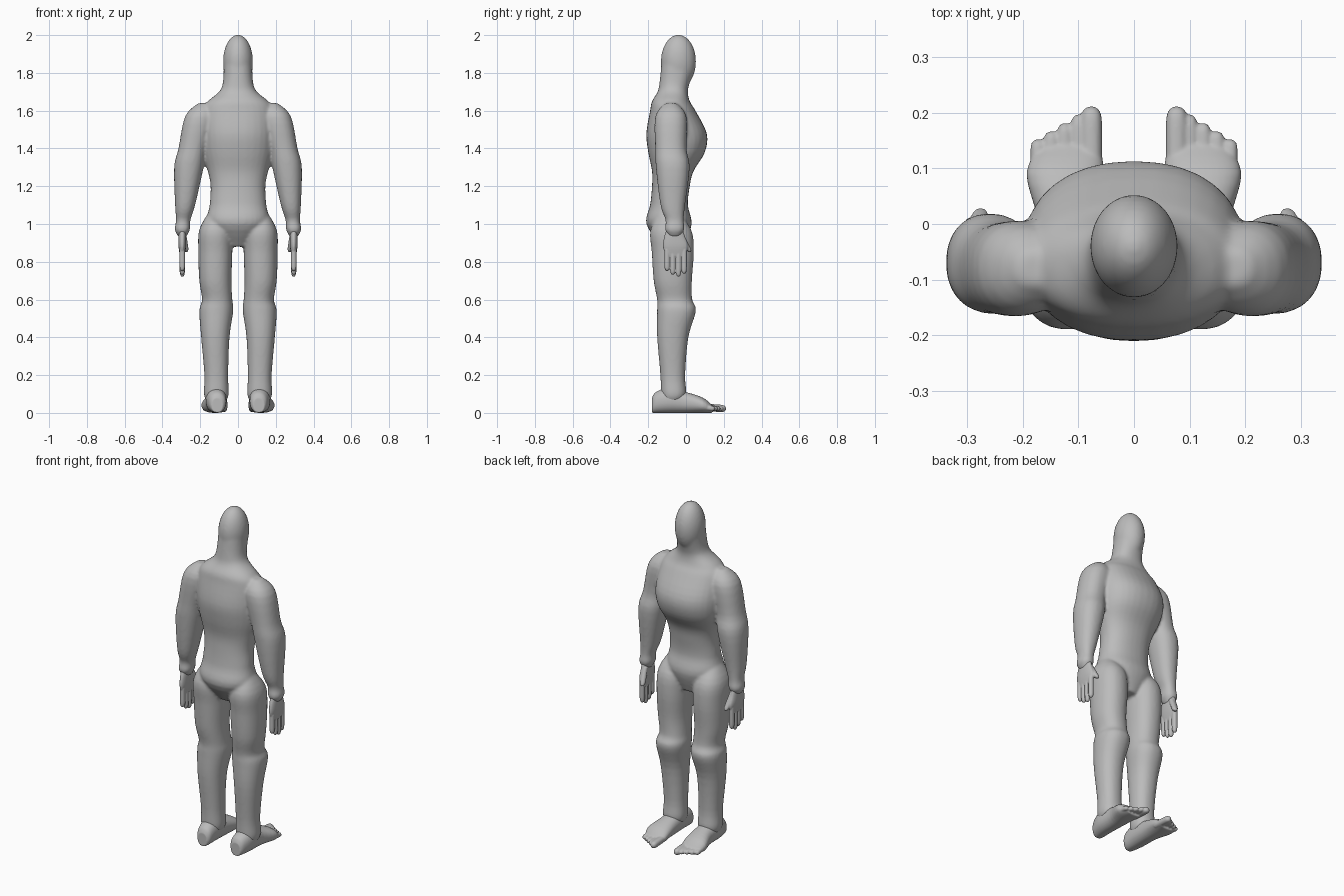
import bpy
import bmesh
from math import cos, sin, pi, copysign
from mathutils import Matrix, Vector

cube = bpy.data.objects.get("Cube")
if cube:
    bpy.data.objects.remove(cube, do_unlink=True)

grey = (0.5, 0.5, 0.5, 1)
skin = bpy.data.materials.new("plain_grey")
skin.use_nodes = True
skin.diffuse_color = grey
skin.node_tree.nodes["Principled BSDF"].inputs["Base Color"].default_value = grey


def rounded(angle_value):
    """Slightly squared circle coordinate."""
    return copysign(abs(angle_value) ** 0.9, angle_value)


def smooth_rows(rows, steps=4):
    """Fill in rows along a smooth curve through the given ones."""
    rows = [Vector(row) for row in rows]
    padded = [rows[0]] + rows + [rows[-1]]
    filled = []
    for before, start, end, after in zip(padded, padded[1:], padded[2:], padded[3:]):
        leave, arrive = (end - before) / 2, (after - start) / 2
        for step in range(steps):
            t = step / steps
            bend = leave * (1 - t) - arrive * t
            ease = t * t * (3 - 2 * t)
            filled.append(start.lerp(end, ease) + bend * t * (1 - t))
    return filled + [rows[-1]]


def loft(bm, rows, along_y=False, side=1, segments=32):
    """Skin rounded sections; a row is (position, x, other, x radius, other radius)."""
    loops = []
    for position, x, other, x_radius, other_radius in rows:
        loop = []
        for i in range(segments):
            angle = 2 * pi * i / segments
            px = side * (x + x_radius * rounded(cos(angle)))
            po = other + other_radius * rounded(sin(angle))
            loop.append(bm.verts.new((px, position, po) if along_y else (px, po, position)))
        loops.append(loop)
    for low, high in zip(loops, loops[1:]):
        for i in range(segments):
            bm.faces.new((low[i - 1], low[i], high[i], high[i - 1]))
    bm.faces.new(loops[0])
    bm.faces.new(loops[-1])


def limb(bm, rows, side, top_depth, bottom_depth):
    """Loft whose front to back depth changes evenly from top to bottom."""
    top, bottom = rows[0][0], rows[-1][0]
    sections = []
    for z, x, y, radius in smooth_rows(rows):
        t = (top - z) / (top - bottom)
        depth = top_depth + (bottom_depth - top_depth) * t
        sections.append((z, x, y, radius, radius * depth))
    loft(bm, sections, side=side)


def digit(bm, side, start, end, radius, along_y=False):
    """Finger or toe: a rod with a rounded tip."""
    sections = []
    for i in range(20):
        t = i / 20 + 0.04
        size = radius * (1 - t ** 12) ** 0.5
        sections.append((*Vector(start).lerp(Vector(end), t), size, size))
    loft(bm, sections, along_y, side, segments=16)


def finish(name, bm, voxel, smoothing):
    """Merge the overlapping shapes into one smooth surface."""
    bmesh.ops.recalc_face_normals(bm, faces=bm.faces)
    mesh = bpy.data.meshes.new(name)
    bm.to_mesh(mesh)
    bm.free()
    mesh.materials.append(skin)
    obj = bpy.data.objects.new(name, mesh)
    bpy.context.collection.objects.link(obj)
    remesh = obj.modifiers.new("merge", "REMESH")
    remesh.mode = "VOXEL"
    remesh.voxel_size = voxel
    remesh.use_smooth_shade = True
    soften = obj.modifiers.new("soften", "SMOOTH")
    soften.factor = 0.5
    soften.iterations = smoothing


# Trunk from neck to crotch: height, y, half width, half depth
trunk = [
    (1.85, -0.04, 0.075, 0.09), (1.75, -0.06, 0.08, 0.08), (1.7, -0.07, 0.1, 0.08),
    (1.65, -0.08, 0.16, 0.1), (1.6, -0.07, 0.19, 0.12), (1.48, -0.05, 0.2, 0.16),
    (1.38, -0.05, 0.19, 0.15), (1.28, -0.07, 0.16, 0.11), (1.2, -0.08, 0.145, 0.1),
    (1.1, -0.09, 0.15, 0.1), (1, -0.09, 0.16, 0.12), (0.88, -0.07, 0.06, 0.06),
]
# Limbs: height, x, y, radius
arm = [
    (1.64, 0.18, -0.08, 0.03), (1.57, 0.2, -0.08, 0.08), (1.4, 0.24, -0.08, 0.075),
    (1.3, 0.26, -0.07, 0.078), (1.1, 0.28, -0.07, 0.053), (1.02, 0.29, -0.06, 0.038),
    (0.97, 0.295, -0.06, 0.04), (0.93, 0.295, -0.06, 0.02),
]
leg = [
    (1.07, 0.12, -0.09, 0.03), (0.97, 0.12, -0.08, 0.085), (0.85, 0.12, -0.07, 0.09),
    (0.7, 0.12, -0.07, 0.085), (0.6, 0.11, -0.06, 0.08), (0.54, 0.115, -0.05, 0.09),
    (0.4, 0.12, -0.07, 0.075), (0.2, 0.115, -0.07, 0.063), (0.1, 0.115, -0.065, 0.066),
    (0.06, 0.115, -0.07, 0.05),
]
body = bmesh.new()
head = Matrix.LocRotScale((0, -0.04, 1.86), None, (0.079, 0.093, 0.142))
bmesh.ops.create_uvsphere(body, u_segments=32, v_segments=24, radius=1, matrix=head)
loft(body, [(z, 0, y, width, depth) for z, y, width, depth in smooth_rows(trunk)])
for side in (1, -1):
    limb(body, arm, side, 1, 1.3)
    limb(body, leg, side, 1.3, 1)
finish("body", body, 0.008, 8)

# Palm: height, x, y, radius; sole: y, x, half width, thickness
palm = [(0.98, 0.295, -0.06, 0.02), (0.93, 0.295, -0.06, 0.021),
        (0.88, 0.295, -0.055, 0.02), (0.83, 0.295, -0.055, 0.012)]
sole = [
    (-0.18, 0.11, 0.03, 0.08), (-0.16, 0.11, 0.045, 0.11), (-0.1, 0.115, 0.055, 0.13),
    (0, 0.115, 0.057, 0.11), (0.09, 0.124, 0.07, 0.08), (0.14, 0.115, 0.055, 0.04),
]
finger_tips = (0.75, 0.73, 0.72, 0.735)

# The figure faces +y, so its left is -x
for side, label in ((-1, "left"), (1, "right")):
    hand = bmesh.new()
    limb(hand, palm, side, 2, 4)
    for i, tip in enumerate(finger_tips):
        y = 0.03 * i - 0.1
        digit(hand, side, (0.87, 0.295, y), (tip, 0.295, y), 0.0145)
    digit(hand, side, (0.95, 0.29, -0.03), (0.85, 0.275, 0.02), 0.016)
    finish(label + "_hand", hand, 0.003, 4)

    foot = bmesh.new()
    loft(foot, [(y, x, thick / 2, width, thick / 2) for y, x, width, thick in smooth_rows(sole)],
         along_y=True, side=side)
    for i in range(5):
        x = 0.077 + 0.024 * i
        radius = 0.014 if i else 0.02
        digit(foot, side, (0.09, x, 0.03), (0.213 - 0.015 * i, x, 0.022), radius, along_y=True)
    finish(label + "_foot", foot, 0.004, 5)
